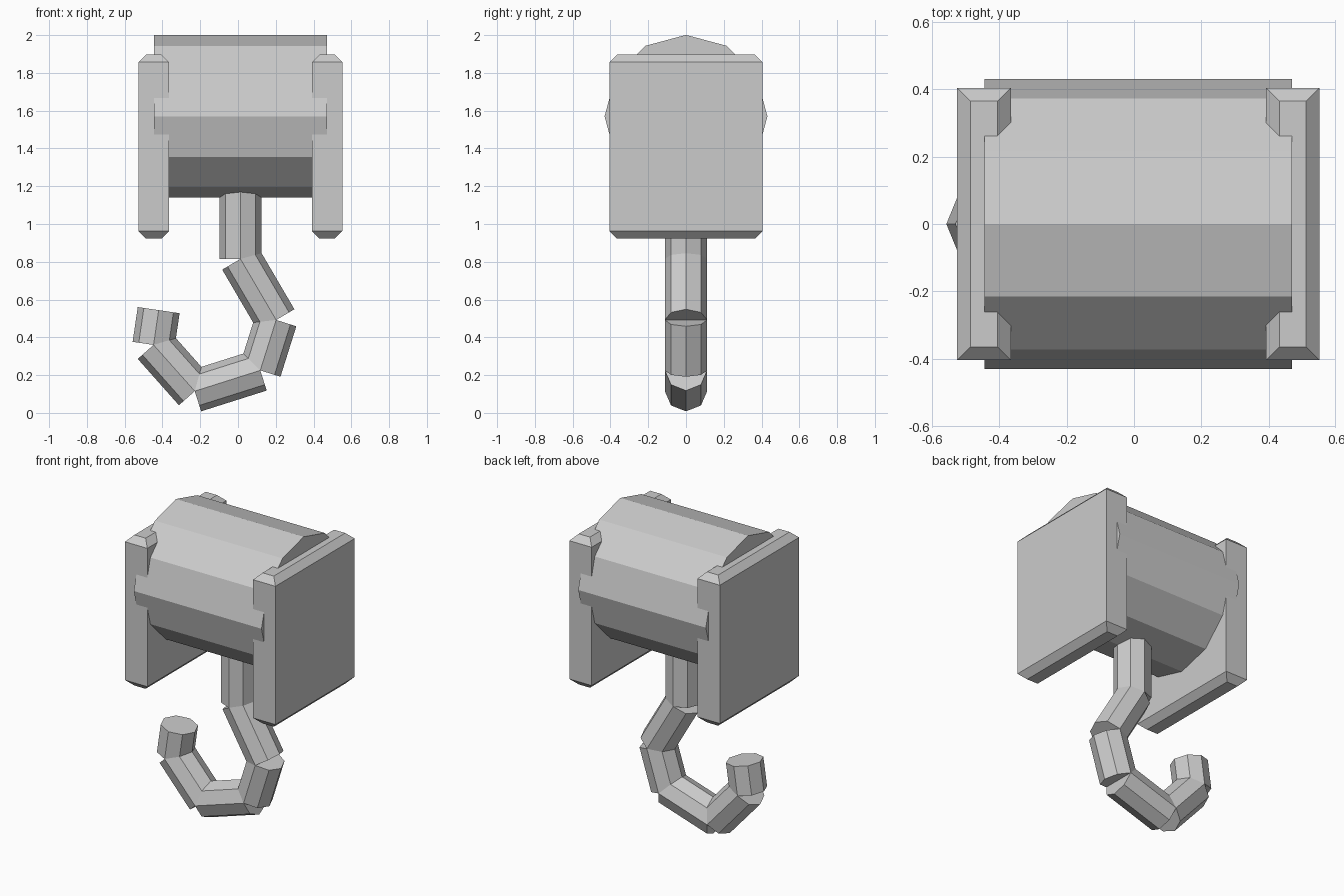
import bpy, bmesh
from math import pi
from mathutils import Matrix, Vector

if "Cube" in bpy.data.objects:
    bpy.data.objects.remove(bpy.data.objects["Cube"])

CX = 0.013  # shared mid-plane of drum, cheeks and shank


def add_object(name, bm):
    bmesh.ops.recalc_face_normals(bm, faces=bm.faces)
    mesh = bpy.data.meshes.new(name)
    bm.to_mesh(mesh)
    bm.free()
    obj = bpy.data.objects.new(name, mesh)
    bpy.context.collection.objects.link(obj)
    return obj


def add_prism(bm, start, end, radius, sides):
    """Capped prism between two points of the xz plane, one corner facing y."""
    a, b = Vector(start), Vector(end)
    t = (b - a).normalized()
    y = Vector((0, 1, 0))
    basis = Matrix((y.cross(t), y, t)).transposed().to_4x4()
    bmesh.ops.create_cone(bm, cap_ends=True, segments=sides, radius1=radius,
                          radius2=radius, depth=(b - a).length,
                          matrix=Matrix.Translation((a + b) / 2) @ basis)


# Winch drum: twelve-sided, sunk into both cheeks
bm = bmesh.new()
add_prism(bm, (CX - 0.457, 0, 1.57), (CX + 0.457, 0, 1.57), 0.431, 12)
add_object("drum", bm)

# Cheek plates: slabs with tapered top and bottom rims
LEVELS = [(0.922, 0.04), (0.962, 0), (1.857, 0), (1.897, 0.04)]
for name, side in (("left_cheek", -1), ("right_cheek", 1)):
    bm = bmesh.new()
    x = CX + side * 0.459
    rings = []
    for z, inset in LEVELS:
        w, d = 0.08 - inset, 0.405 - inset
        rings.append([bm.verts.new((x + sx * w, sy * d, z))
                      for sx, sy in ((-1, -1), (1, -1), (1, 1), (-1, 1))])
    for lo, hi in zip(rings, rings[1:]):
        for i in range(4):
            j = (i + 1) % 4
            bm.faces.new((lo[i], lo[j], hi[j], hi[i]))
    bm.faces.new(rings[0][::-1])
    bm.faces.new(rings[-1])
    add_object(name, bm)

# Hook: straight eight-sided links butted along a bent path
PATH = [(CX, 1.25), (CX, 0.815), (0.202, 0.492), (0.118, 0.225),
        (-0.229, 0.115), (-0.447, 0.36), (-0.42, 0.544)]
bm = bmesh.new()
for (x0, z0), (x1, z1) in zip(PATH, PATH[1:]):
    add_prism(bm, (x0, 0, z0), (x1, 0, z1), 0.112, 8)
add_object("hook", bm)
